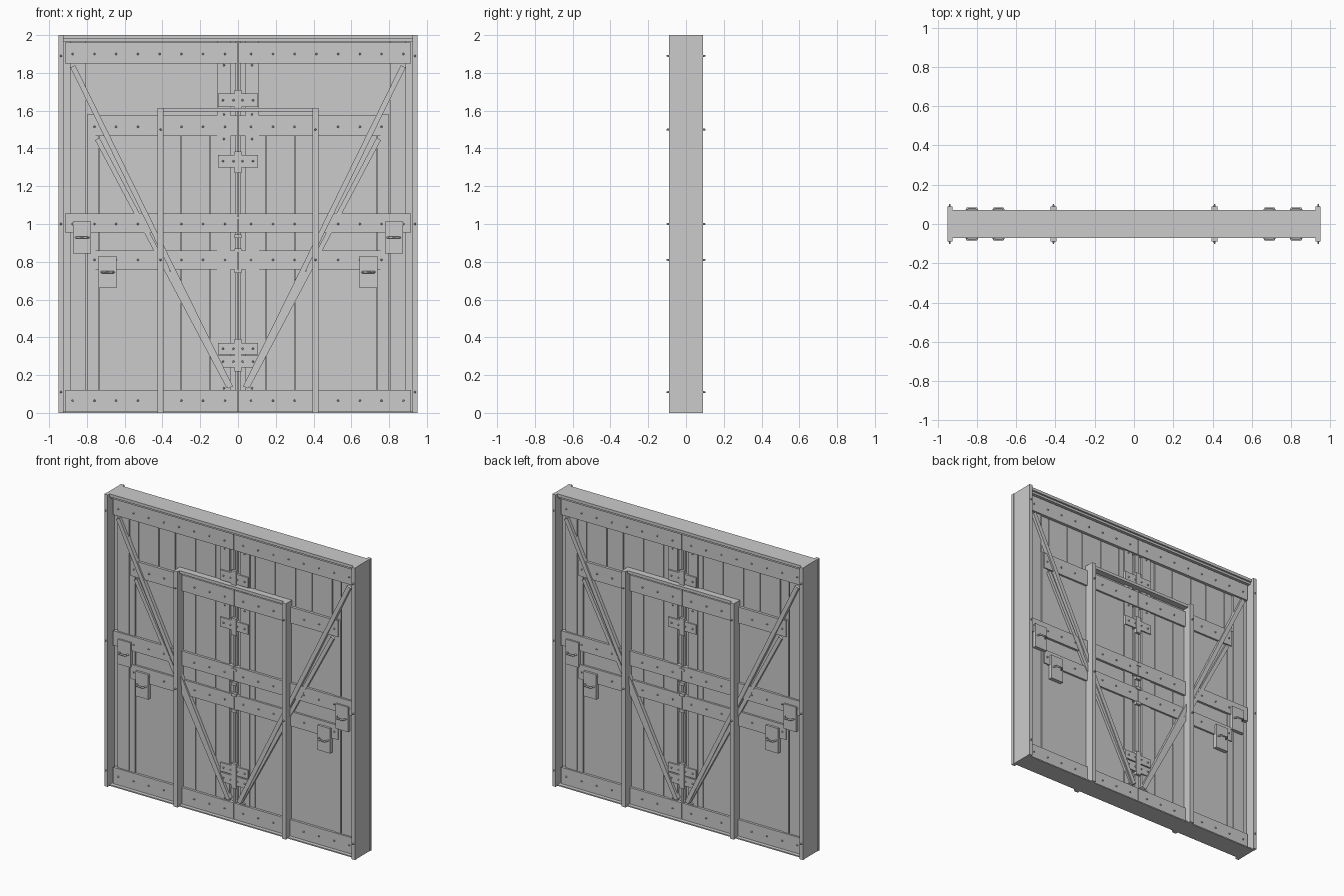
import bpy, bmesh
from math import atan2, hypot
from mathutils import Matrix, Vector

cube = bpy.data.objects.get("Cube")
if cube:
    bpy.data.objects.remove(cube, do_unlink=True)

grey = bpy.data.materials.new("plain grey")
grey.use_nodes = True
COLOUR = (0.6, 0.6, 0.6, 1)
grey.diffuse_color = COLOUR
grey.node_tree.nodes["Principled BSDF"].inputs["Base Color"].default_value = COLOUR


def finish(name, bm):
    """Turn one quarter (+x, front) into an object mirrored left-right and front-back."""
    mesh = bpy.data.meshes.new(name)
    bm.to_mesh(mesh)
    bm.free()
    mesh.materials.append(grey)
    ob = bpy.data.objects.new(name, mesh)
    bpy.context.collection.objects.link(ob)
    mod = ob.modifiers.new("both sides", 'MIRROR')
    mod.use_axis = (True, True, False)
    mod.use_mirror_merge = False
    return ob


def add_box(bm, x0, x1, front, back, z0, z1):
    """Box between distances back and front from the middle plane, on the front side."""
    size = Vector((x1 - x0, front - back, z1 - z0))
    mid = Vector((x0 + x1, -front - back, z0 + z1)) / 2
    bmesh.ops.create_cube(bm, size=1, matrix=Matrix.Translation(mid) @ Matrix.Diagonal(size).to_4x4())


def boxes(name, *specs):
    bm = bmesh.new()
    for s in specs:
        add_box(bm, *s)
    return finish(name, bm)


def brace(name, top, bottom, width, front, back):
    """Diagonal timber between two (x, z) points."""
    dx, dz = top[0] - bottom[0], top[1] - bottom[1]
    mid = Vector(((top[0] + bottom[0]) / 2, -(front + back) / 2, (top[1] + bottom[1]) / 2))
    size = Vector((width, front - back, hypot(dx, dz)))
    bm = bmesh.new()
    bmesh.ops.create_cube(bm, size=1, matrix=Matrix.Translation(mid)
                          @ Matrix.Rotation(atan2(dx, dz), 4, 'Y') @ Matrix.Diagonal(size).to_4x4())
    return finish(name, bm)


def bolts(name, points, y, radius=0.006, height=0.008):
    bm = bmesh.new()
    for x, z in points:
        bmesh.ops.create_cone(bm, cap_ends=True, segments=6, radius1=radius, radius2=radius * 0.6,
                              depth=height, matrix=Matrix.Translation((x, -y - height / 2, z))
                              @ Matrix.Rotation(1.5708, 4, 'X'))
    return finish(name, bm)


# Outer frame
boxes("frame_sides", (0.925, 0.948, 0.07, 0, 0, 2))
boxes("frame_edge_strips", (0.925, 0.95, 0.09, 0.07, 0, 2))
boxes("frame_top", (0, 0.925, 0.07, 0, 1.98, 2), (0, 0.925, 0.058, 0, 1.965, 1.98))
boxes("frame_sill", (0, 0.925, 0.07, 0, 0, 0.008))

# Planks of the gate leaf
edges = [0.04, 0.15, 0.30, 0.455, 0.58, 0.735, 0.80]
boxes("upper_planks", *[(a + 0.004, b - 0.004, 0.024, 0, 1.57, 1.97) for a, b in zip(edges, edges[1:])])
boxes("lower_planks", *[(a + 0.001, b - 0.001, 0.028, 0, 0.01, 1.57) for a, b in zip(edges, edges[1:])])
boxes("backing_panel", (0, 0.925, 0.018, 0, 0.008, 1.97))

# Upright stiles
boxes("outer_stile", (0.805, 0.89, 0.032, 0, 0.01, 1.97))
boxes("inner_stile", (0.755, 0.80, 0.034, 0, 0.1, 1.58))
boxes("meeting_stile", (0.04, 0.11, 0.034, 0, 0.01, 1.97))
boxes("meeting_strip", (0.002, 0.015, 0.03, 0, 0.01, 1.97))

# Horizontal battens, split at the middle
boxes("long_battens", *[(0.002, 0.915, 0.044, 0, z0, z1)
                        for z0, z1 in ((1.85, 1.96), (0.955, 1.055), (0.008, 0.12))])
boxes("short_battens", *[(0.002, 0.785, 0.041, 0, z0, z1)
                         for z0, z1 in ((1.465, 1.575), (0.76, 0.86))])

# Diagonal braces
brace("long_brace", (0.875, 1.835), (0.04, 0.135), 0.028, 0.052, 0.02)
brace("short_brace", (0.745, 1.45), (0.05, 0.14), 0.026, 0.046, 0.02)

# Inner door frame
boxes("inner_posts", (0.395, 0.425, 0.09, 0, 0, 1.615))
boxes("inner_lintel", (0, 0.395, 0.068, 0, 1.595, 1.615))

# Meeting plates with upright bars
plates = ((1.62, 1.69), (1.30, 1.365), (0.31, 0.37), (0.24, 0.303))
boxes("meeting_plates", *[(0, 0.106, 0.042, 0.02, a, b) for a, b in plates])
boxes("meeting_bars", *[(0, 0.018, 0.048, 0.02, a, b)
                        for a, b in ((1.6, 1.71), (1.27, 1.385), (0.22, 0.39),
                                     (0.925, 0.945), (1.025, 1.04), (0.74, 0.76), (0.85, 0.87))])
bolts("plate_bolts", [(x, (a + b) / 2) for a, b in plates for x in (0.025, 0.08)], 0.042)
bolts("stile_bolts", [(0.075, z) for z in (1.84, 1.58, 1.45, 0.13)], 0.034)

# Batten bolts
row = [0.07 + 0.115 * i for i in range(8)]
bolts("long_batten_bolts", [(x, z) for z in (1.9, 1.0, 0.065) for x in row], 0.044)
bolts("short_batten_bolts", [(x, z) for z in (1.515, 0.81) for x in row[:-1]], 0.041)
bolts("frame_bolts", [(0.938, z) for z in (1.89, 1.0, 0.11)]
      + [(0.41, z) for z in (1.5, 0.81)], 0.09, 0.006, 0.013)

# Lock plates with bent pull handles
for label, x, z in (("outer", 0.825, 0.928), ("inner", 0.69, 0.745)):
    boxes(label + "_lock_plate", (x - 0.048, x + 0.048, 0.056, 0.03, z - 0.085, z + 0.085))
    curve = bpy.data.curves.new(label + "_handle", 'CURVE')
    curve.dimensions = '3D'
    curve.bevel_depth = 0.006
    curve.bevel_resolution = 0
    curve.use_fill_caps = True
    line = curve.splines.new('POLY')
    line.points.add(3)
    for p, (dx, y) in zip(line.points, ((-0.034, 0.054), (-0.022, 0.08), (0.022, 0.08), (0.034, 0.054))):
        p.co = (x + dx, -y, z, 1)
    curve.materials.append(grey)
    ob = bpy.data.objects.new(label + "_handle", curve)
    bpy.context.collection.objects.link(ob)
    mod = ob.modifiers.new("both sides", 'MIRROR')
    mod.use_axis = (True, True, False)
